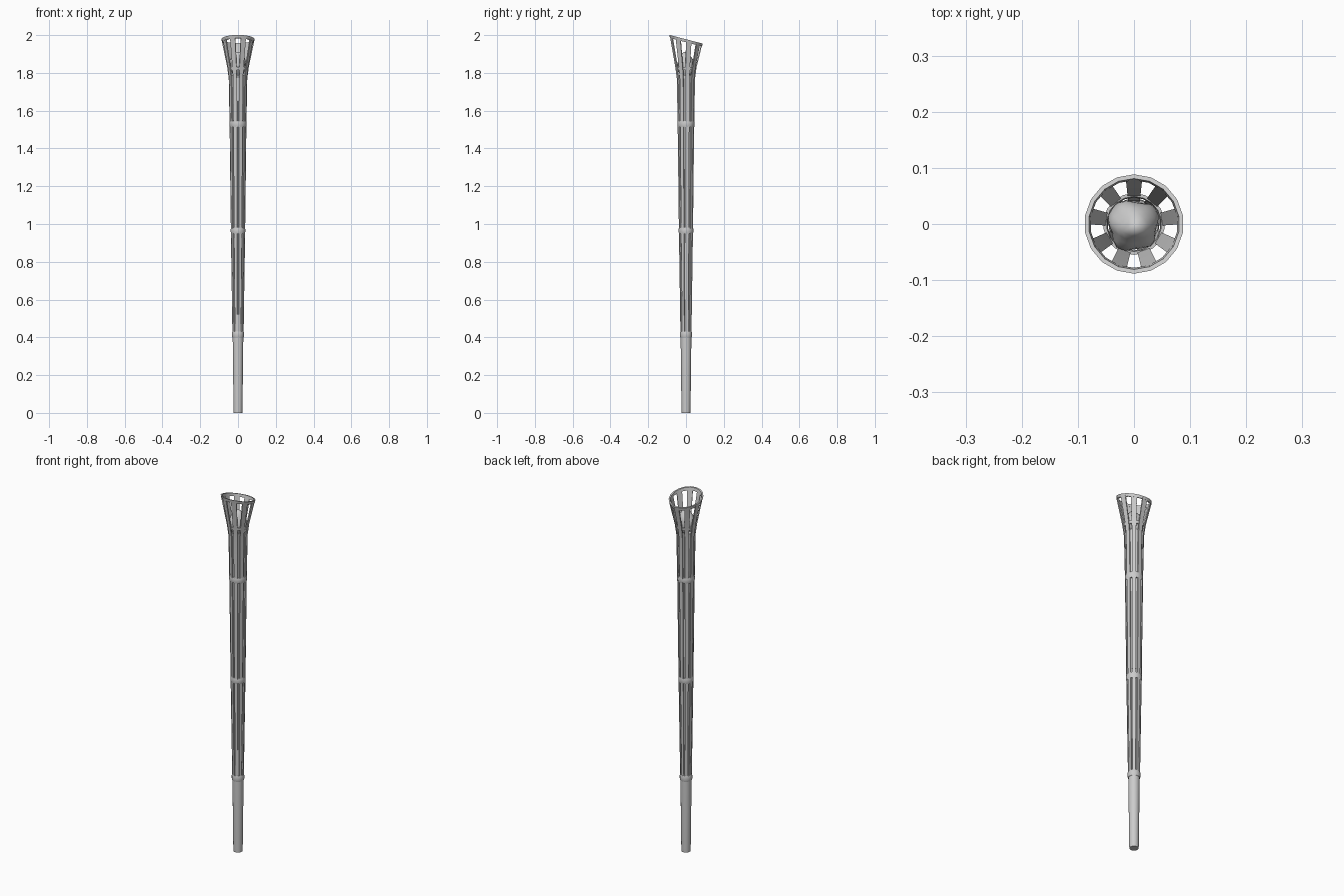
import bpy, math
from mathutils import Vector

if "Cube" in bpy.data.objects:
    bpy.data.objects.remove(bpy.data.objects["Cube"])

N = 9            # slats around the torch
SIDES = 18
SLOPE = -0.26    # tilt of the rim


def make(name, verts, faces, angle=35):
    me = bpy.data.meshes.new(name)
    me.from_pydata(verts, [], faces)
    ob = bpy.data.objects.new(name, me)
    bpy.context.collection.objects.link(ob)
    bpy.ops.object.select_all(action='DESELECT')
    ob.select_set(True)
    bpy.context.view_layer.objects.active = ob
    bpy.ops.object.shade_smooth_by_angle(angle=math.radians(angle))
    return ob


def lathe(name, profile, closed=False, tilt=0.0, sides=SIDES):
    """Revolve (radius, z) points; tilt shears z along y."""
    verts, faces, n = [], [], len(profile)
    for i in range(sides):
        a = math.tau * i / sides + math.pi / 2
        for r, z in profile:
            y = r * math.sin(a)
            verts.append((r * math.cos(a), y, z + tilt * y))
    for i in range(sides):
        j = (i + 1) % sides
        for k in range(n if closed else n - 1):
            m = (k + 1) % n
            faces.append((i * n + k, j * n + k, j * n + m, i * n + m))
    if not closed:
        faces.append([i * n for i in reversed(range(sides))])
        faces.append([i * n + n - 1 for i in range(sides)])
    return make(name, verts, faces)


# handle and inner core
lathe("handle", [(0.023, 0), (0.024, 0.02), (0.0285, 0.40), (0.0285, 0.43)])
lathe("core", [(0.024, 0.42), (0.030, 0.96), (0.036, 1.53), (0.041, 1.78), (0.041, 1.79)])

# binding bands
for i, (r, z) in enumerate([(0.032, 0.415), (0.039, 0.965), (0.0455, 1.53)]):
    prof = [(r - 0.008, z - 0.016), (r - 0.002, z - 0.016), (r, z - 0.008), (r, z + 0.008),
            (r - 0.002, z + 0.016), (r - 0.008, z + 0.016)]
    lathe(f"band_{i + 1}", prof, closed=True)

# basket hoop and slanted rim
lathe("basket_hoop", [(0.047, 1.815), (0.053, 1.815), (0.055, 1.83), (0.049, 1.83)], closed=True)
lathe("rim", [(0.078, 1.962), (0.085, 1.962), (0.0885, 1.978), (0.081, 1.978)], closed=True, tilt=SLOPE)

# slats: outer radius, z, width
path = [(0.029, 0.42, 0.013), (0.037, 0.965, 0.017), (0.0435, 1.53, 0.020),
        (0.048, 1.77, 0.021), (0.056, 1.83, 0.023), (0.085, 1.970, 0.029)]
verts, faces = [], []
for s in range(N):
    a = math.tau * s / N + math.pi / 2
    out = Vector((math.cos(a), math.sin(a), 0))
    side = Vector((-math.sin(a), math.cos(a), 0))
    base = len(verts)
    for k, (r, z, w) in enumerate(path):
        top = k == len(path) - 1
        for dr, sw in ((0, -0.5), (0, 0.5), (-0.006, 0.5), (-0.006, -0.5)):
            p = out * (r + dr) + side * w * sw
            verts.append((p.x, p.y, z + (SLOPE * p.y if top else 0)))
    for k in range(len(path) - 1):
        for c in range(4):
            d = (c + 1) % 4
            q = base + 4 * k
            faces.append((q + c, q + d, q + 4 + d, q + 4 + c))
    faces.append((base + 3, base + 2, base + 1, base))
    e = base + 4 * (len(path) - 1)
    faces.append((e, e + 1, e + 2, e + 3))
make("slats", verts, faces, 30)

# lumpy ember in the basket
bpy.ops.mesh.primitive_ico_sphere_add(subdivisions=3, radius=1, location=(0, 0, 1.84))
ember = bpy.context.object
ember.name = "ember"
for v in ember.data.vertices:
    d = v.co.normalized()
    f = 1 + 0.1 * math.sin(4 * d.x + 1) * math.cos(3 * d.y) + 0.07 * math.sin(5 * d.y + 3 * d.z)
    v.co = Vector((d.x * 0.046, d.y * 0.046, d.z * 0.065)) * f
bpy.ops.object.shade_smooth_by_angle(angle=math.radians(40))
